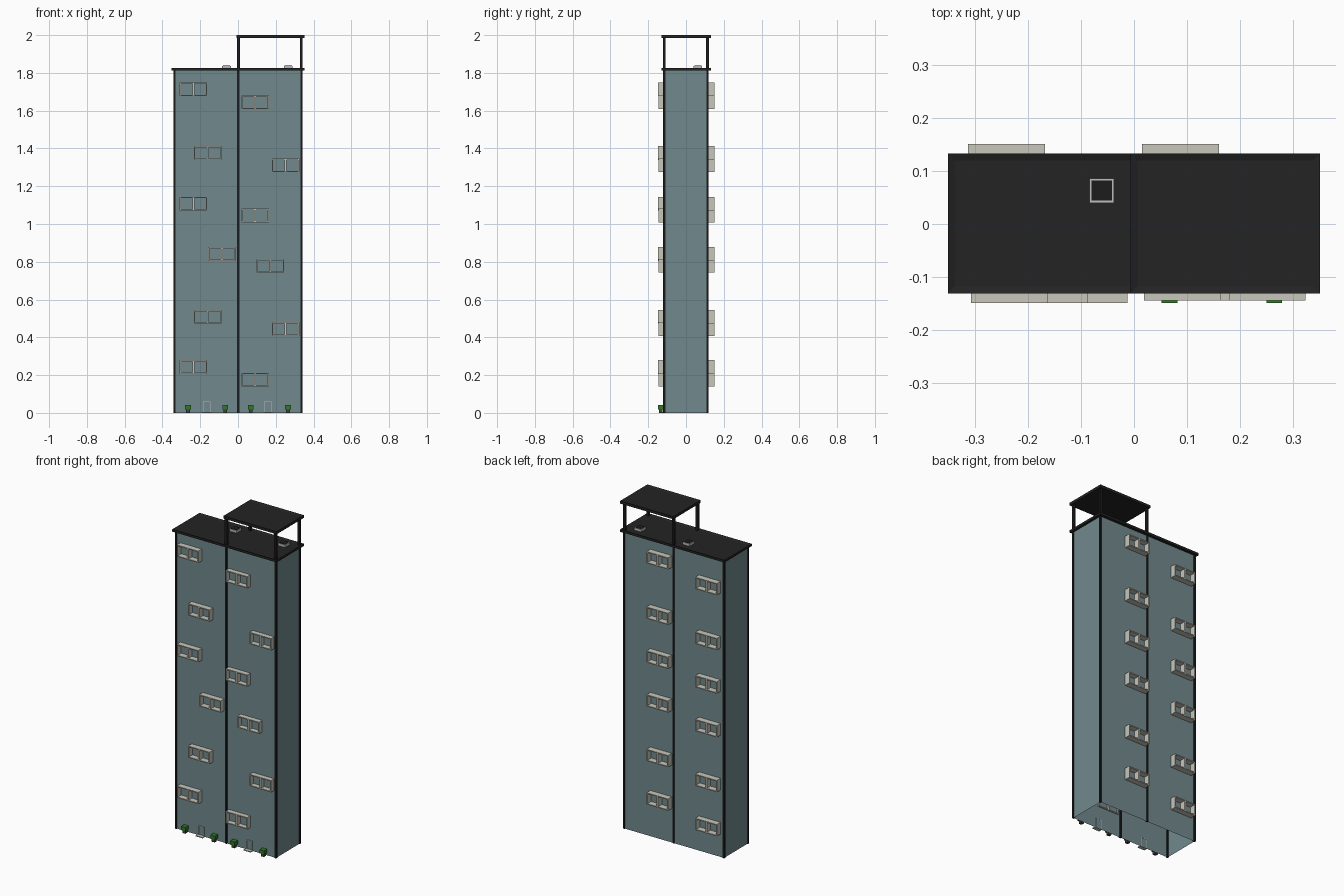
import bpy, bmesh
from mathutils import Matrix, Vector

if "Cube" in bpy.data.objects:
    bpy.data.objects.remove(bpy.data.objects["Cube"])


def mat(name, r, g, b):
    m = bpy.data.materials.new(name)
    m.diffuse_color = (r, g, b, 1)
    m.use_nodes = True
    m.node_tree.nodes["Principled BSDF"].inputs["Base Color"].default_value = m.diffuse_color
    return m


WALL = mat("blue grey wall", 0.165, 0.25, 0.27)
BLACK = mat("black frame", 0.012, 0.012, 0.012)
ROOF = mat("charcoal roof", 0.017, 0.017, 0.017)
BEIGE = mat("pale stone", 0.58, 0.57, 0.50)
GREEN = mat("leaf green", 0.03, 0.19, 0.02)
POT = mat("dark planter", 0.05, 0.05, 0.045)
GREY = mat("light grey", 0.5, 0.52, 0.52)


def finish(name, bm, *mats):
    me = bpy.data.meshes.new(name)
    bm.to_mesh(me)
    bm.free()
    for m in mats:
        me.materials.append(m)
    ob = bpy.data.objects.new(name, me)
    bpy.context.collection.objects.link(ob)
    return ob


def add_box(bm, x0, x1, y0, y1, z0, z1):
    c = Vector(((x0 + x1) / 2, (y0 + y1) / 2, (z0 + z1) / 2))
    s = Matrix.Diagonal((x1 - x0, y1 - y0, z1 - z0, 1))
    return bmesh.ops.create_cube(bm, size=1, matrix=Matrix.Translation(c) @ s)["verts"]


def boxes(name, m, *dims):
    bm = bmesh.new()
    for d in dims:
        add_box(bm, *d)
    return finish(name, bm, m)


# hollow tower walls, open at the bottom
bm = bmesh.new()
add_box(bm, -0.337, 0.337, -0.115, 0.115, 0, 1.815)
bm.faces.ensure_lookup_table()
bmesh.ops.delete(bm, geom=[f for f in bm.faces if abs(f.normal.z) > 0.5], context="FACES")
finish("tower_walls", bm, WALL)


# dark posts: corners and middle of the long faces
def post(name, x, y, z0, z1, w=0.007):
    boxes(name, BLACK, (x - w, x + w, y - w, y + w, z0, z1))


for y in (-0.115, 0.114):
    for x in (-0.336, 0.002, 0.336):
        post("wall_post", x, y, 0, 1.815, 0.006)
    for x in (0.003, 0.334):
        post("canopy_post", x, y, 1.815, 1.99)


# roof slabs with a slightly sunken centre
def slab(name, x0, x1, z0, z1):
    bm = bmesh.new()
    add_box(bm, x0, x1, -0.131, 0.133, z0, z1)
    top = [f for f in bm.faces if f.normal.z > 0.5]
    bmesh.ops.inset_region(bm, faces=top, thickness=0.019)
    bmesh.ops.translate(bm, verts=top[0].verts, vec=(0, 0, -0.005))
    finish(name, bm, ROOF)


slab("main_roof", -0.352, 0.352, 1.812, 1.826)
slab("canopy_roof", -0.007, 0.352, 1.984, 2.0)

# roof vents: grey housing with a dark fan plate
for x in (-0.061, 0.266):
    boxes("roof_vent", GREY, (x - 0.023, x + 0.023, 0.04, 0.086, 1.82, 1.836))
    boxes("vent_fan_plate", BLACK, (x - 0.019, x + 0.019, 0.044, 0.082, 1.83, 1.838))


# open box balconies with a centre divider
def balcony(name, x, z, y0, y1):
    w, h, t = 0.0725, 0.036, 0.006
    boxes(name, BEIGE,
          (x - w, x + w, y0, y1, z + h - t, z + h),
          (x - w, x + w, y0, y1, z - h, z - h + t),
          (x - w, x - w + t, y0, y1, z - h + t, z + h - t),
          (x + w - t, x + w, y0, y1, z - h + t, z + h - t),
          (x - 0.005, x + 0.005, y0, y1, z - h + t, z + h - t))


high = (1.714, 1.376, 1.108, 0.841, 0.508, 0.243)
low = (1.645, 1.31, 1.045, 0.778, 0.444, 0.175)
left_x = (-0.236, -0.16, -0.236, -0.085, -0.16, -0.236)
right_x = (0.091, 0.252, 0.091, 0.171, 0.252, 0.091)
for i in range(6):
    balcony("front_left_balcony", left_x[i], high[i], -0.149, -0.112)
    balcony("front_right_balcony", right_x[i], low[i], -0.145, -0.108)
    balcony("back_right_balcony", 0.088, high[i], 0.112, 0.151)
    balcony("back_left_balcony", -0.241, low[i], 0.112, 0.151)

# entrance doors: thin pale frame and a low doorstep
for x in (-0.166, 0.158):
    boxes("door_frame", GREY,
          (x - 0.02, x - 0.017, -0.119, -0.114, 0, 0.06),
          (x + 0.017, x + 0.02, -0.119, -0.114, 0, 0.06),
          (x - 0.02, x + 0.02, -0.119, -0.114, 0.057, 0.06))
    boxes("doorstep", GREY, (x - 0.024, x + 0.024, -0.138, -0.115, 0, 0.005))

# potted shrubs
for x in (-0.265, -0.067, 0.067, 0.265):
    boxes("planter", POT, (x - 0.01, x + 0.01, -0.144, -0.124, 0, 0.02))
    boxes("shrub", GREEN, (x - 0.015, x + 0.015, -0.149, -0.119, 0.018, 0.041))
